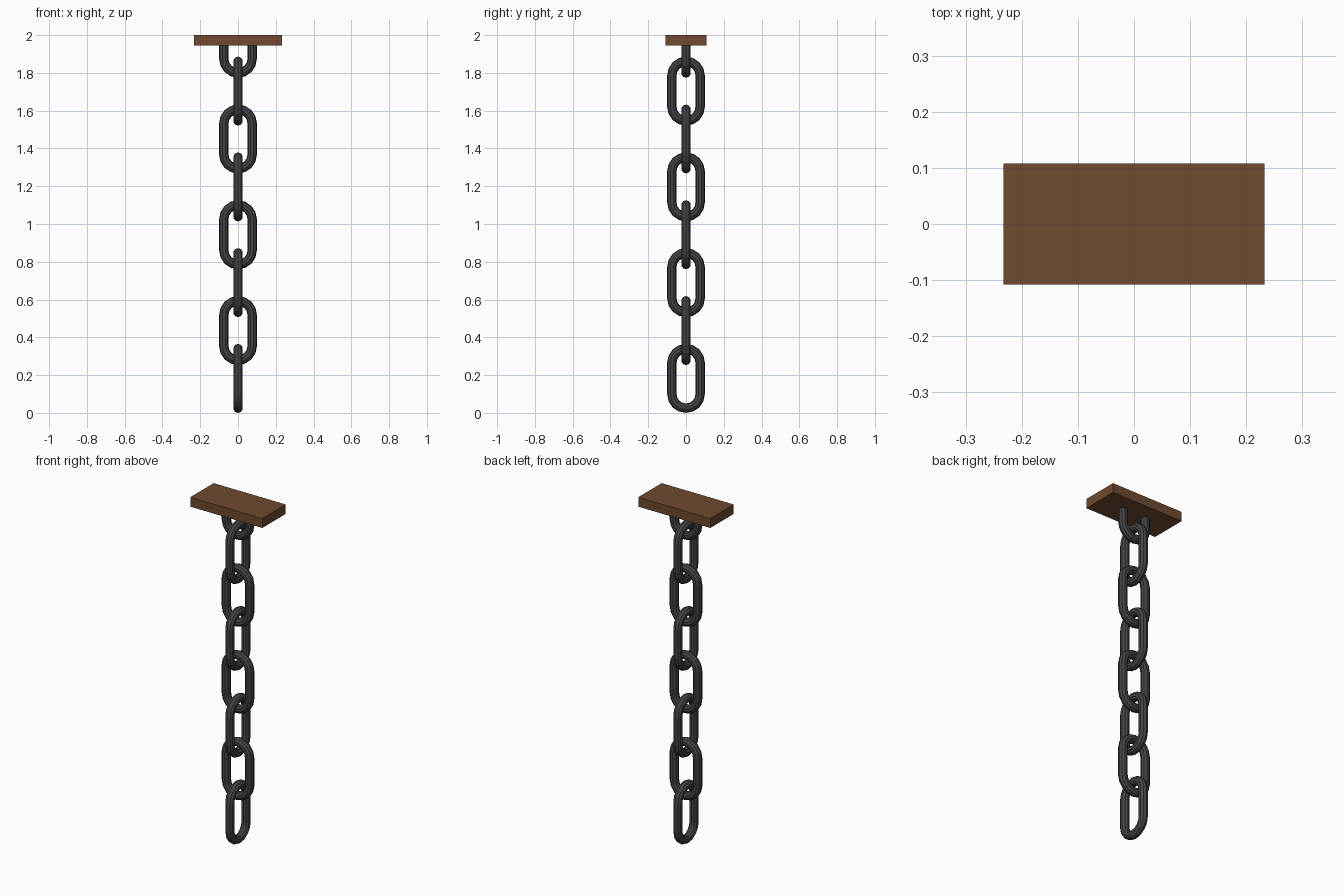
import bpy, bmesh, math
from mathutils import Vector

if "Cube" in bpy.data.objects:
    bpy.data.objects.remove(bpy.data.objects["Cube"])

def material(name, rgb):
    m = bpy.data.materials.new(name)
    m.diffuse_color = (*rgb, 1)
    m.use_nodes = True
    m.node_tree.nodes["Principled BSDF"].inputs["Base Color"].default_value = m.diffuse_color
    return m

IRON = material("dark iron", (0.06, 0.06, 0.067))
WOOD = material("brown wood", (0.16, 0.068, 0.028))

WIRE = 0.025       # wire radius
BEND = 0.075       # centreline radius of the end arcs
HALF = 0.0825      # half length of the straight sides
PITCH = 0.2535
SIDES, ARC = 10, 8

def finish(bm, name, mat):
    bmesh.ops.recalc_face_normals(bm, faces=bm.faces)
    me = bpy.data.meshes.new(name)
    bm.to_mesh(me)
    bm.free()
    me.materials.append(mat)
    ob = bpy.data.objects.new(name, me)
    bpy.context.collection.objects.link(ob)
    return ob

def link(name, z, across, open_top=None):
    """Stadium-shaped ring; across is its width axis. open_top makes a U."""
    across, up = Vector(across), Vector((0, 0, 1))
    side = across.cross(up)
    path = []          # (centre, outward direction)
    for start, sign in ((math.pi, -1), (0, 1)):
        for i in range(ARC + 1):
            a = start + math.pi * i / ARC
            out = across * math.cos(a) + up * math.sin(a)
            path.append((out * BEND + up * sign * HALF, out))
    if open_top is not None:
        low = path[:ARC + 1]
        path = [(Vector((*low[0][0].xy, open_top - z)), low[0][1]), *low,
                (Vector((*low[-1][0].xy, open_top - z)), low[-1][1])]
    bm = bmesh.new()
    rings = []
    for c, out in path:
        rings.append([bm.verts.new(c + up * z + WIRE * (
            out * math.cos(t) + side * math.sin(t)))
            for t in (2 * math.pi * k / SIDES for k in range(SIDES))])
    n = len(rings)
    for i in range(n if open_top is None else n - 1):
        a, b = rings[i], rings[(i + 1) % n]
        for k in range(SIDES):
            j = (k + 1) % SIDES
            bm.faces.new((a[k], a[j], b[j], b[k]))
    if open_top is not None:
        bm.faces.new(rings[0])
        bm.faces.new(rings[-1])
    return finish(bm, name, IRON)

# Hanging links, turned a quarter each time
base = HALF + BEND + WIRE
for i in range(7):
    link(f"chain_link_{i + 1}", base + i * PITCH, (0, 1, 0) if i % 2 == 0 else (1, 0, 0))

# Top staple fixed into the plank
link("top_staple", base + 7 * PITCH, (1, 0, 0), open_top=1.97)

# Ceiling plank
bm = bmesh.new()
bmesh.ops.create_cube(bm, size=1)
for v in bm.verts:
    v.co = Vector((v.co.x * 0.466, v.co.y * 0.216, v.co.z * 0.055 + 1.9725))
finish(bm, "ceiling_plank", WOOD)
